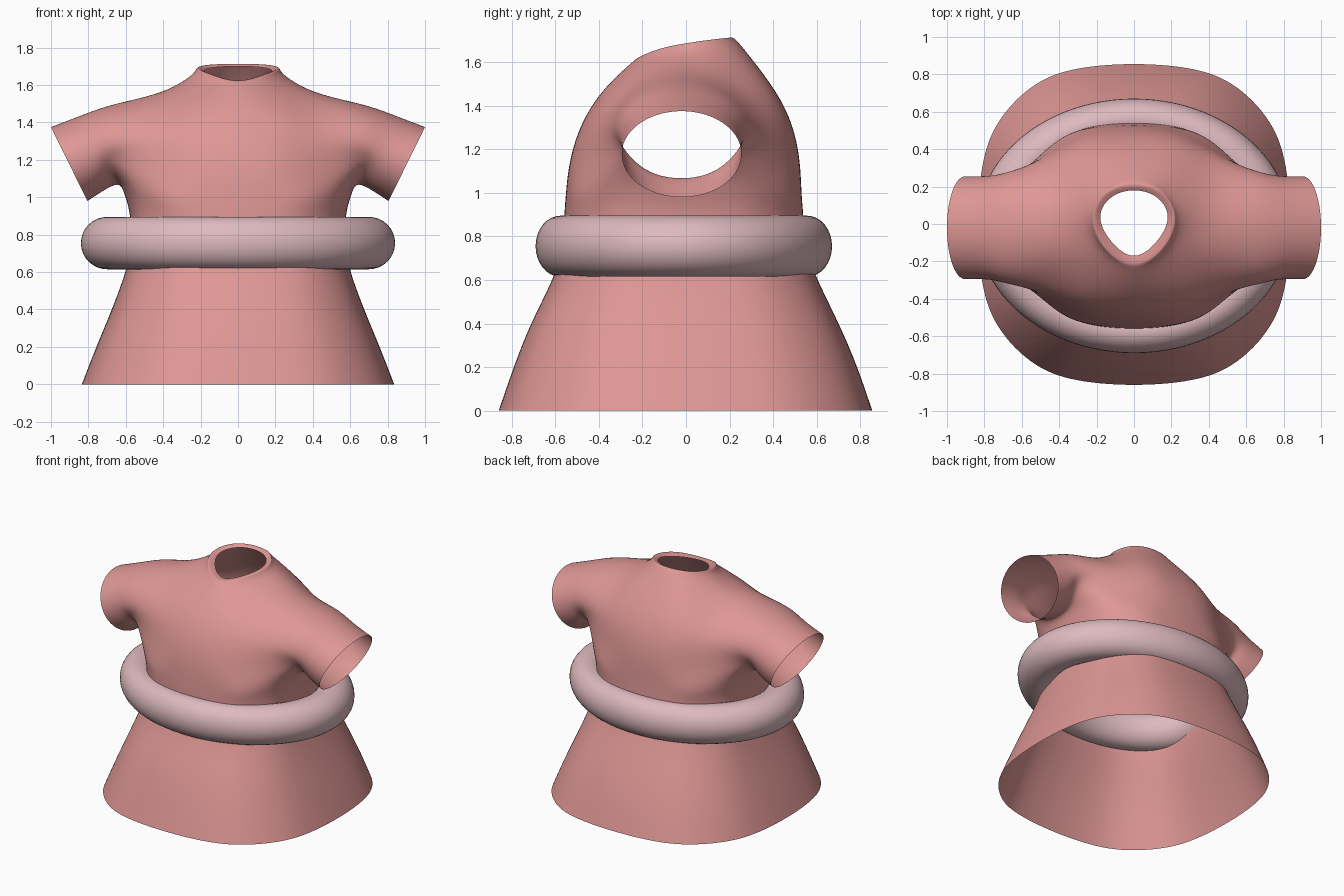
import bpy, bmesh
from math import sin, cos, radians
from mathutils import Vector

if "Cube" in bpy.data.objects:
    bpy.data.objects.remove(bpy.data.objects["Cube"])


def material(name, rgb):
    m = bpy.data.materials.new(name)
    m.diffuse_color = (*rgb, 1)
    m.use_nodes = True
    m.node_tree.nodes["Principled BSDF"].inputs["Base Color"].default_value = m.diffuse_color
    return m


def body_ring(z, ax, yf, yb, n=2.6):
    """Half of a rounded-square ring, front centre to back centre."""
    pts = []
    for j in range(11):
        a = radians(18 * j)
        s, c = max(sin(a), 0), cos(a)
        if j in (0, 10):
            s = 0
        if j == 5:
            c = 0
        mid = (yf + yb) / 2 * (1 - abs(c))
        y = (yf if c > 0 else yb) * abs(c) ** (2 / n) + mid
        pts.append((ax * s ** (2 / n), y, z))
    return pts


def sleeve_ring(top, bottom, ry, yc=-0.02):
    """Tilted ellipse given by its top and bottom (x, z); starts at front low."""
    cx, cz = (top[0] + bottom[0]) / 2, (top[1] + bottom[1]) / 2
    ux, uz = top[0] - cx, top[1] - cz
    return [(cx + ux * cos(a), yc + ry * sin(a), cz + uz * cos(a))
            for a in (radians(30 * k - 120) for k in range(12))]


bm = bmesh.new()


def add(pts):
    return [bm.verts.new(p) for p in pts]


def bridge(a, b, closed=False):
    n = len(a)
    for i in range(n if closed else n - 1):
        k = (i + 1) % n
        bm.faces.new((a[i], a[k], b[k], b[i]))


# skirt and lower bodice rings
rings = [add(body_ring(*r)) for r in (
    (0.0, 0.835, -0.86, 0.855), (0.2, 0.757, -0.79, 0.785),
    (0.4, 0.675, -0.71, 0.70), (0.6, 0.603, -0.615, 0.605),
    (0.75, 0.575, -0.57, 0.555), (0.9, 0.577, -0.558, 0.538),
    (1.01, 0.605, -0.55, 0.53))]
for a, b in zip(rings, rings[1:]):
    bridge(a, b)

# sleeve, from armhole to open cuff
arm = [add(sleeve_ring(*r)) for r in (
    ((0.66, 1.497), (0.64, 1.066), 0.305),
    ((0.83, 1.440), (0.715, 1.038), 0.277),
    ((1.0, 1.375), (0.805, 0.98), 0.275))]
bridge(arm[0], arm[1], True)
bridge(arm[1], arm[2], True)

# upper bodice columns running over the shoulder, front to back
centre = add([(0, -.53, 1.15), (0, -.475, 1.32), (0, -.37, 1.48), (0, -.255, 1.592),
              (0, .268, 1.655), (0, .40, 1.48), (0, .485, 1.31), (0, .52, 1.15)])
centre.insert(4, None)
inner = add([(.23, -.508, 1.15), (.23, -.45, 1.32), (.23, -.345, 1.465), (.18, -.17, 1.605),
             (.258, .02, 1.643), (.175, .20, 1.66), (.23, .37, 1.475), (.23, .46, 1.31),
             (.23, .495, 1.15)])
outer = add([(.45, -.41, 1.155), (.44, -.38, 1.31), (.43, -.29, 1.435), (.42, -.15, 1.53),
             (.42, 0, 1.56), (.42, .14, 1.53), (.43, .28, 1.435), (.44, .365, 1.31),
             (.45, .39, 1.155)])
hole_edge = arm[0][:9]
bridge(centre[:4], inner[:4])
bridge(centre[5:], inner[5:])
bridge(inner, outer)
bridge(outer, hole_edge)

# join lower bodice to the upper columns and the underarm
low = [centre[0], inner[0], outer[0], arm[0][0], arm[0][11], arm[0][10], arm[0][9],
       arm[0][8], outer[8], inner[8], centre[8]]
bridge(rings[-1], low)

# collar
base = [centre[3], inner[3], inner[4], inner[5], centre[5]]
rim = add([(0, -.212, 1.622), (.15, -.135, 1.657), (.217, .025, 1.69), (.15, .165, 1.708),
           (0, .212, 1.713)])
lip = add([(0, -.17, 1.622), (.115, -.10, 1.645), (.18, .03, 1.675), (.125, .14, 1.694),
           (0, .18, 1.70)])
bridge(base, rim)
bridge(rim, lip)

# mirror to the left side
bmesh.ops.mirror(bm, geom=bm.verts[:] + bm.edges[:] + bm.faces[:],
                 axis='X', merge_dist=0.0005)
bmesh.ops.recalc_face_normals(bm, faces=bm.faces[:])
me = bpy.data.meshes.new("dress")
bm.to_mesh(me)
bm.free()
dress = bpy.data.objects.new("dress", me)
bpy.context.collection.objects.link(dress)
me.materials.append(material("rose_cloth", (0.73, 0.31, 0.30)))
me.polygons.foreach_set("use_smooth", [True] * len(me.polygons))
sub = dress.modifiers.new("smooth", 'SUBSURF')
sub.levels = sub.render_levels = 3

# adjust the cage so the smoothed cloth passes through the measured points
targets = [v.co.copy() for v in me.vertices]
for _ in range(6):
    dg = bpy.context.evaluated_depsgraph_get()
    dg.update()
    ev = dress.evaluated_get(dg).data
    limit = [ev.vertices[i].co.copy() for i in range(len(targets))]
    for v, t, p in zip(me.vertices, targets, limit):
        v.co += (t - p) * 0.9
    me.update()
    dress.update_tag()

# waist ring
bpy.ops.mesh.primitive_torus_add(major_radius=0.70, minor_radius=0.14, major_segments=96,
                                 minor_segments=32, location=(0, -0.01, 0.755))
belt = bpy.context.object
belt.name = "waist_ring"
belt.scale = (1, 0.81, 1)
belt.data.materials.append(material("pale_pink", (0.73, 0.49, 0.52)))
bpy.ops.object.shade_smooth()
